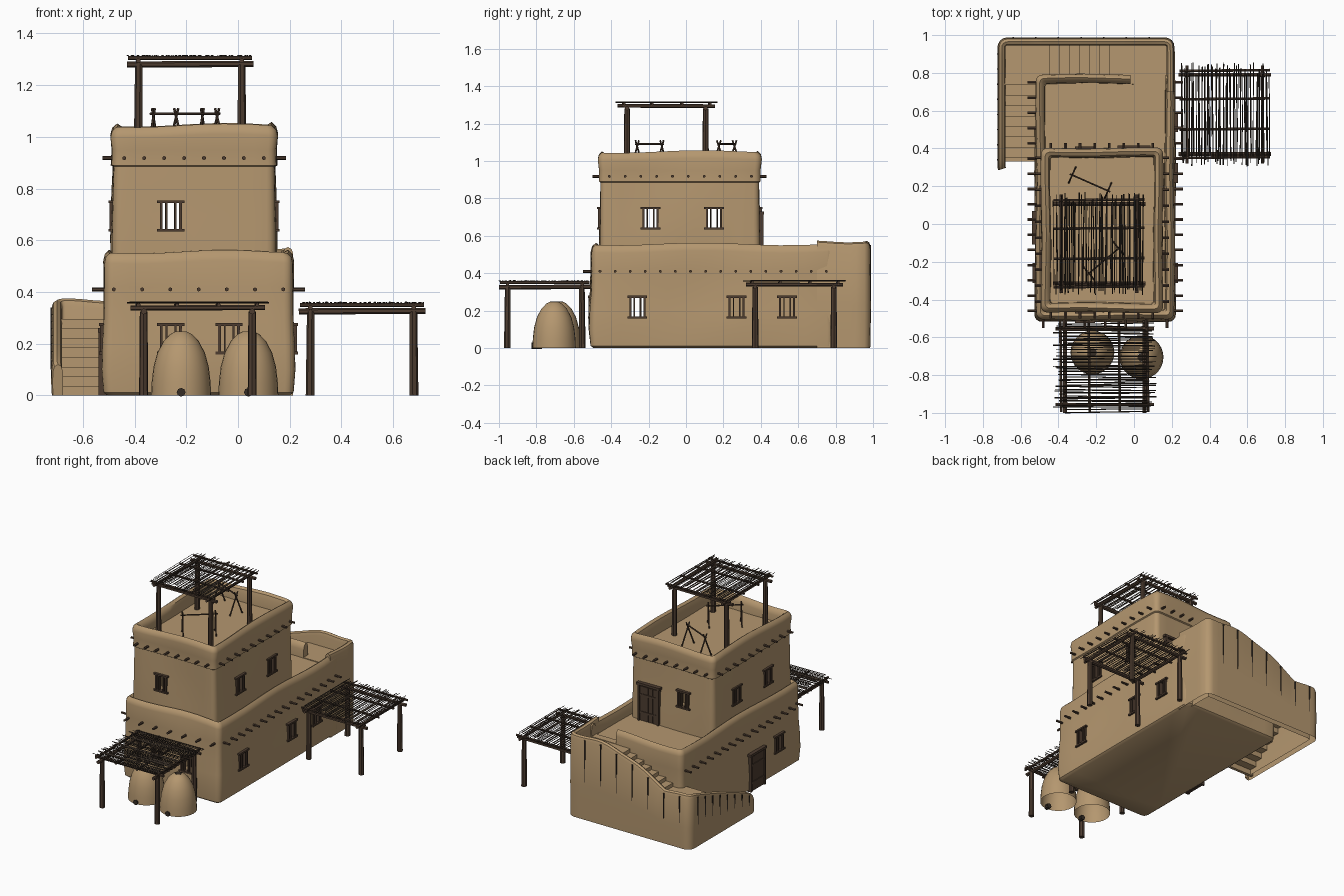
import bpy, bmesh, math, random
from mathutils import Matrix, Vector

random.seed(4)
if "Cube" in bpy.data.objects:
    bpy.data.objects.remove(bpy.data.objects["Cube"])

def material(name, rgb):
    m = bpy.data.materials.new(name)
    m.use_nodes = True
    m.diffuse_color = (*rgb, 1)
    m.node_tree.nodes["Principled BSDF"].inputs["Base Color"].default_value = (*rgb, 1)
    return m

CLAY = material("sandy clay", (0.46, 0.31, 0.16))
WOOD = material("brown timber", (0.075, 0.046, 0.03))
TWIG = material("dark twigs", (0.035, 0.025, 0.018))

def soften(ob):
    ob.data.shade_smooth()
    ob.data.set_sharp_from_angle(angle=math.radians(40))

def finish(bm, name, mat):
    me = bpy.data.meshes.new(name)
    bm.to_mesh(me)
    bm.free()
    me.materials.append(mat)
    ob = bpy.data.objects.new(name, me)
    bpy.context.collection.objects.link(ob)
    return ob

def box(bm, size, loc, frame=Matrix()):
    bmesh.ops.create_cube(bm, size=1, matrix=frame @ Matrix.Translation(loc) @ Matrix.Diagonal((*size, 1)))

def rod(bm, a, b, r, sides=6, taper=1.0):
    a, b = Vector(a), Vector(b)
    turn = (b - a).to_track_quat('Z', 'Y').to_matrix().to_4x4()
    bmesh.ops.create_cone(bm, cap_ends=True, segments=sides, radius1=r, radius2=r * taper,
                          depth=(b - a).length, matrix=Matrix.Translation((a + b) / 2) @ turn)

def rounded_rect(hx, hy, r, n=10):
    pts, corners = [], [(1, 1), (-1, 1), (-1, -1), (1, -1)]
    arcs = [[Vector((sx * (hx - r) + r * math.cos(a), sy * (hy - r) + r * math.sin(a)))
             for a in ((i + k / 4) * math.pi / 2 for k in range(5))] for i, (sx, sy) in enumerate(corners)]
    for arc, following in zip(arcs, arcs[1:] + arcs[:1]):
        pts += arc + [arc[-1].lerp(following[0], k / n) for k in range(1, n)]
    return pts

# Hand-plastered storey: rounded rings stacked up the wall, over the parapet and down to the roof
def storey(name, x0, x1, y0, y1, profile, rim):
    bm, rings = bmesh.new(), []
    for inset, z in profile:
        rings.append([])
        for p in rounded_rect((x1 - x0) / 2 - inset, (y1 - y0) / 2 - inset, max(0.012, 0.035 - inset / 2)):
            x, y = p.x + (x0 + x1) / 2, p.y + (y0 + y1) / 2
            bulge = 0.004 * (math.sin(9 * x + 6 * z + 1) + math.sin(8 * y - 7 * z)) * min(1, z * 6)
            out = p.normalized() * bulge
            dz = 0.007 * (math.sin(9 * x + 2) + math.sin(7 * y + 1)) if z > rim else 0
            rings[-1].append(bm.verts.new((x + out.x, y + out.y, z + dz)))
    for a, b in zip(rings, rings[1:]):
        for i in range(len(a)):
            j = (i + 1) % len(a)
            bm.faces.new((a[i], a[j], b[j], b[i]))
    bm.faces.new(rings[0][::-1])
    bm.faces.new(rings[-1])
    return finish(bm, name, CLAY)

def carve(ob, cuts):
    bpy.context.view_layer.objects.active = ob
    for size, loc, frame in cuts:
        bm = bmesh.new()
        box(bm, size, loc, frame)
        cutter = finish(bm, "cutter", CLAY)
        mod = ob.modifiers.new("cut", 'BOOLEAN')
        mod.operation, mod.solver, mod.object = 'DIFFERENCE', 'EXACT', cutter
        bpy.ops.object.modifier_apply(modifier=mod.name)
        bpy.data.objects.remove(cutter)
    soften(ob)

def crown(top, floor):
    return [(0, top - 0.04), (0.006, top - 0.015), (0.022, top), (0.04, top - 0.012), (0.048, top - 0.04), (0.05, floor)]

lower = storey("lower_storey", -0.52, 0.215, -0.51, 0.79,
               [(0.015, 0), (0, 0.012), (-0.006, 0.1), (-0.004, 0.2), (0, 0.3), (0, 0.42)] + crown(0.56, 0.47), 0.5)
upper = storey("upper_storey", -0.49, 0.15, -0.465, 0.4,
               [(0, 0.46), (0, 0.6), (0.004, 0.7), (0.008, 0.8), (0.012, 0.885), (0.004, 0.89), (0.006, 0.95)]
               + crown(1.05, 0.955), 0.99)

# Windows and doors: placed on a wall and turned to face outward
FRONT, LEFT, BACK, RIGHT = 0, 90, 180, -90
def wall_frame(x, y, z, turn):
    return Matrix.Translation((x, y, z)) @ Matrix.Rotation(math.radians(turn), 4, 'Z')

low_windows = [wall_frame(x, -0.51, 0.22, FRONT) for x in (-0.26, -0.035)]
low_windows += [wall_frame(0.217, y, 0.22, LEFT) for y in (-0.26, 0.27, 0.54)]
low_windows += [wall_frame(-0.522, -0.26, 0.22, RIGHT)]
up_windows = [wall_frame(-0.26, -0.46, 0.695, FRONT), wall_frame(-0.26, 0.395, 0.695, BACK)]
for y in (-0.19, 0.15):
    up_windows += [wall_frame(0.146, y, 0.695, LEFT), wall_frame(-0.486, y, 0.695, RIGHT)]
hole, level = (0.078, 0.2, 0.105), Matrix()
carve(lower, [((0.61, 1.17, 0.38), (-0.152, 0.14, 0.24), level), ((0.185, 0.14, 0.2), (0.073, 0.78, 0.575), level)]
      + [(hole, (0, 0, 0), f) for f in low_windows])
carve(upper, [((0.52, 0.74, 0.4), (-0.17, -0.033, 0.71), level)] + [(hole, (0, 0, 0), f) for f in up_windows])

bm = bmesh.new()
for f in low_windows + up_windows:
    for z in (-0.056, 0.054):
        box(bm, (0.105, 0.03, 0.011), (0, 0, z), f)
    for x, w in ((-0.037, 0.011), (0.037, 0.011), (-0.016, 0.007), (0.018, 0.007)):
        box(bm, (w, 0.022, 0.105), (x, 0, 0), f)
finish(bm, "window_frames", WOOD)

bm = bmesh.new()
for f in (wall_frame(-0.523, -0.02, 0, RIGHT), wall_frame(0, 0.398, 0.47, BACK)):
    for i in range(4):
        box(bm, (0.031, 0.022, 0.235), ((i - 1.5) * 0.033, 0, 0.12), f)
    for x in (-0.073, 0.073):
        box(bm, (0.014, 0.034, 0.25), (x, 0, 0.125), f)
    box(bm, (0.175, 0.036, 0.016), (0, 0, 0.252), f)
    for z in (0.06, 0.18):
        box(bm, (0.13, 0.03, 0.014), (0, 0, z), f)
finish(bm, "plank_doors", WOOD)

# Roof beam ends poking through the walls
bm = bmesh.new()
for x0, x1, y0, y1, z, nx, ny, ends in ((-0.52, 0.215, -0.51, 0.79, 0.41, 7, 16, [(-0.51, -1)]),
                                        (-0.48, 0.14, -0.46, 0.39, 0.918, 8, 10, [(-0.46, -1), (0.39, 1)])):
    for i in range(nx):
        x = x0 + 0.04 + (x1 - x0 - 0.08) * i / (nx - 1)
        for y, s in ends:
            rod(bm, (x, y - s * 0.05, z), (x, y + s * 0.04, z), 0.008)
    for i in range(ny):
        y = y0 + 0.05 + (y1 - y0 - 0.09) * i / (ny - 1)
        for x, s in ((x0, -1), (x1, 1)):
            rod(bm, (x - s * 0.05, y, z), (x + s * 0.045, y, z), 0.008)
finish(bm, "beam_ends", WOOD)

# Stair wall: runs round the back corners and falls with the steps
path = [Vector((0.213, 0.70 + 0.03 * i)) for i in range(8)]
path += [Vector((0.163 + 0.05 * math.cos(a), 0.935 + 0.05 * math.sin(a))) for a in (0.4, 0.8, 1.2, 1.57)]
path += [Vector((0.12 - 0.04 * i, 0.985)) for i in range(20)]
path += [Vector((-0.67 - 0.05 * math.sin(a), 0.935 + 0.05 * math.cos(a))) for a in (0, 0.4, 0.8, 1.2, 1.57)]
path += [Vector((-0.72, 0.9 - 0.04 * i)) for i in range(16)] + [Vector((-0.715, 0.285))]

def wall_height(p):
    if p.y < 0.93 and p.x < -0.6:
        return 0.12 + 0.25 * max(0, (p.y - 0.285) / 0.65) ** 0.8
    t = min(1, max(0, (p.x + 0.52) / 0.55))
    return 0.37 + 0.2 * math.sin(t * math.pi / 2) + 0.005 * math.sin(20 * p.x + 15 * p.y)

bm, rows = bmesh.new(), []
for i, p in enumerate(path):
    d = (path[min(i + 1, len(path) - 1)] - path[max(i - 1, 0)]).normalized()
    h = wall_height(p)
    shape = [(0, 0), (-0.003, h * 0.4), (0, h - 0.025), (0.006, h - 0.008), (0.02, h), (0.034, h - 0.008),
             (0.04, h - 0.03), (0.04, 0)]
    rows.append([bm.verts.new((p.x - d.y * o, p.y + d.x * o, z)) for o, z in shape])
for a, b in zip(rows, rows[1:]):
    for k in range(len(a) - 1):
        bm.faces.new((a[k], b[k], b[k + 1], a[k + 1]))
for row in (rows[0], rows[-1]):
    bm.faces.new(row)
bmesh.ops.recalc_face_normals(bm, faces=bm.faces)
soften(finish(bm, "stair_wall", CLAY))

# Thin weathered grooves down the stair wall
bm = bmesh.new()
for p in path[13:32:3] + path[37:53:2]:
    h = wall_height(p)
    rod(bm, (p.x, p.y, h * 0.4), (p.x, p.y, h - 0.02), 0.003, 5, 2)
finish(bm, "wall_grooves", TWIG)

# Two flights of steps with a corner landing
bm = bmesh.new()
def flight(first, start, end, last, z0, z1, n, place):
    pts = [(first, z0)]
    for i in range(n):
        s = start + (end - start) * i / (n - 1)
        pts += [(s, z0 + (z1 - z0) * k / n) for k in (i, i + 1)]
    pairs = [[bm.verts.new(place(s, z, side)) for side in (0, 1)] for s, z in pts + [(last, z1)]]
    for a, b in zip(pairs, pairs[1:]):
        bm.faces.new((a[0], a[1], b[1], b[0]))

flight(0.33, 0.35, 0.735, 0.96, 0, 0.295, 8, lambda s, z, k: (-0.70 + 0.19 * k, s, z))
flight(-0.52, -0.45, -0.13, 0.19, 0.295, 0.472, 7, lambda s, z, k: (s, 0.96 - 0.21 * k, z))
finish(bm, "stair_steps", CLAY)

# Brushwood shelters
for name, x, y, z, turn in (("roof_shelter", -0.185, -0.105, 0.955, 0), ("side_shelter", 0.48, 0.58, 0, 0),
                            ("front_shelter", -0.155, -0.755, 0, 90)):
    timbers, twigs = bmesh.new(), bmesh.new()
    for sx in (-0.2, 0.2):
        for sy in (-0.21, 0.21):
            rod(timbers, (sx, sy, 0), (sx * 0.99, sy, 0.325), 0.018, 7, 0.85)
        rod(timbers, (sx, -0.26, 0.34), (sx, 0.26, 0.338), 0.01)
        rod(timbers, (-0.245, sx * 1.05, 0.325), (0.245, sx * 1.05, 0.327), 0.012)
    for sy in (-0.23, -0.08, 0.08, 0.23):
        rod(timbers, (-0.24, sy, 0.35), (0.24, sy + 0.005, 0.35), 0.008)
    for i in range(58):
        sx = -0.235 + 0.47 * i / 57 + random.uniform(-0.006, 0.006)
        lo, hi = -random.uniform(0.2, 0.275), random.uniform(0.2, 0.275)
        rod(twigs, (sx, lo, 0.359), (sx + random.uniform(-0.008, 0.008), hi, 0.359), random.uniform(0.0018, 0.0035), 4)
    for bm, part, mat in ((timbers, "_timbers", WOOD), (twigs, "_twigs", TWIG)):
        bmesh.ops.transform(bm, matrix=wall_frame(x, y, z, turn), verts=bm.verts)
        finish(bm, name + part, mat)

# Drying racks on the top roof
bm, up = bmesh.new(), Vector((0, 0, 1))
for a, b in (((-0.34, 0.265, 0), (-0.125, 0.17, 0)), ((-0.25, -0.27, 0), (-0.07, -0.12, 0))):
    a, b = Vector(a), Vector(b)
    side = (b - a).normalized().cross(up)
    rod(bm, a + up * 1.09, b + up * 1.09, 0.005)
    for p in (a.lerp(b, 0.06), a.lerp(b, 0.94)):
        for s in (-1, 1):
            rod(bm, p + side * s * 0.045 + up * 0.955, p - side * s * 0.012 + up * 1.11, 0.005)
finish(bm, "drying_racks", WOOD)

# Beehive ovens, open below, with a vent and a stoke hole
dome = [(0.116, 0), (0.114, 0.05), (0.107, 0.11), (0.092, 0.165), (0.068, 0.21), (0.042, 0.237), (0.022, 0.247)]
openings = bmesh.new()
for name, x, y in (("right_oven", -0.22, -0.68), ("left_oven", 0.04, -0.705)):
    bm = bmesh.new()
    for (r0, z0), (r1, z1) in zip(dome, dome[1:]):
        bmesh.ops.create_cone(bm, segments=28, radius1=r0, radius2=r1, depth=z1 - z0,
                              matrix=Matrix.Translation((x, y, (z0 + z1) / 2)))
    bmesh.ops.remove_doubles(bm, verts=bm.verts, dist=0.0005)
    soften(finish(bm, name, CLAY))
    rod(openings, (x, y, 0.238), (x, y, 0.248), 0.022, 12)
    rod(openings, (x, y - 0.09, 0.012), (x, y - 0.122, 0.012), 0.017, 8)
finish(openings, "oven_openings", TWIG)
